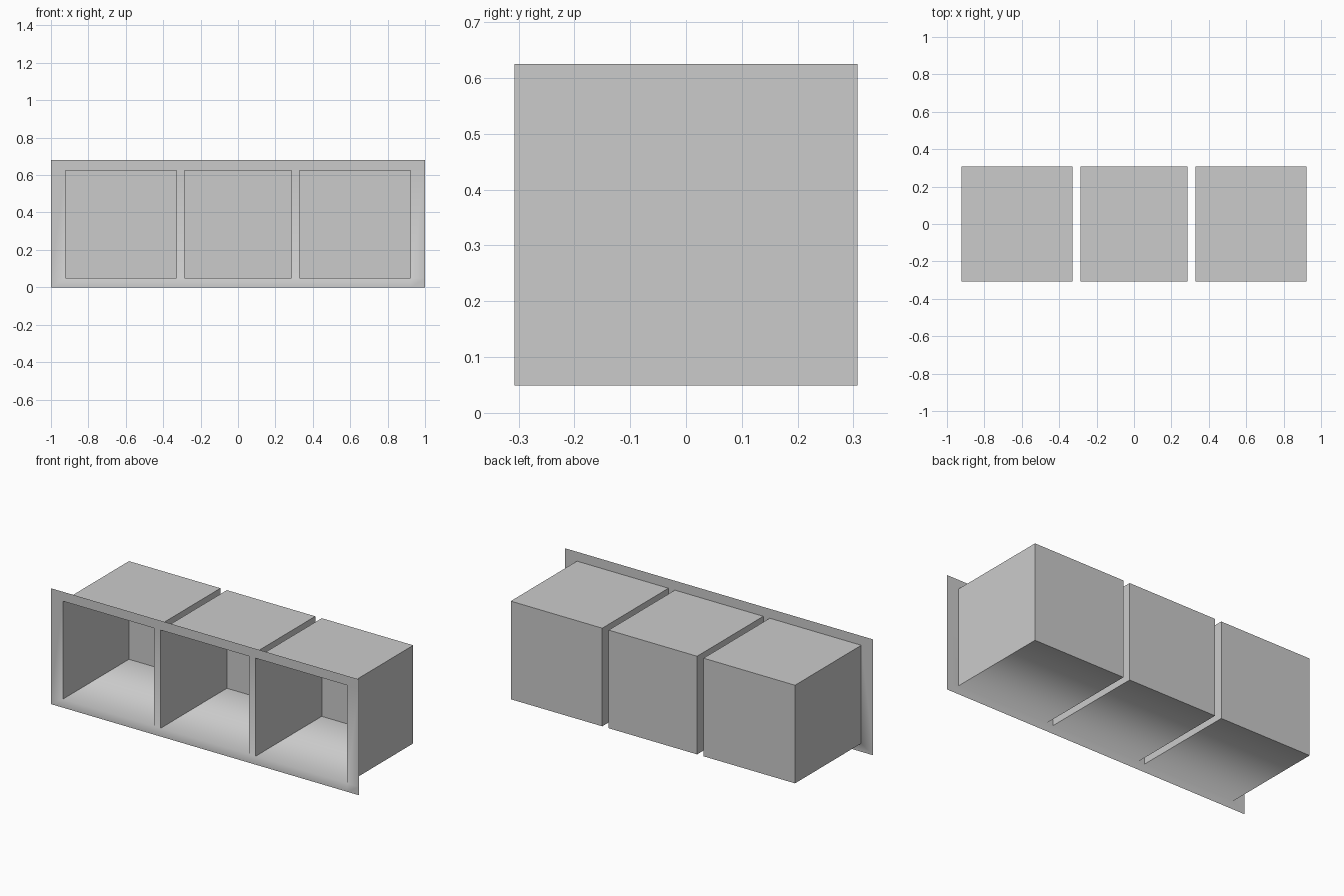
import bpy, bmesh

if "Cube" in bpy.data.objects:
    bpy.data.objects.remove(bpy.data.objects["Cube"])

# Grid lines of the thin front panel; odd columns in the middle row are openings
XS = [-1, -0.923, -0.329, -0.287, 0.287, 0.329, 0.923, 1]
ZS = [0, 0.049, 0.625, 0.68]
FRONT, BACK = -0.307, 0.307

bm = bmesh.new()


def quad(*points):
    return bm.faces.new([bm.verts.new(p) for p in points])


def open_box(x0, x1, z0, z1):
    # Back wall and four side walls, seen from inside
    ring = [(x0, z0), (x1, z0), (x1, z1), (x0, z1)]
    quad(*[(x, BACK, z) for x, z in ring])
    for (ax, az), (bx, bz) in zip(ring, ring[1:] + ring[:1]):
        quad((ax, FRONT, az), (bx, FRONT, bz), (bx, BACK, bz), (ax, BACK, az))


for i, (x0, x1) in enumerate(zip(XS, XS[1:])):
    for j, (z0, z1) in enumerate(zip(ZS, ZS[1:])):
        if j == 1 and i % 2 == 1:
            open_box(x0, x1, z0, z1)
        else:
            quad((x0, FRONT, z0), (x1, FRONT, z0), (x1, FRONT, z1), (x0, FRONT, z1))

bmesh.ops.remove_doubles(bm, verts=bm.verts, dist=1e-4)

# Soft shading only where each floor meets the front panel
for f in bm.faces:
    f.smooth = True
for e in bm.edges:
    floor_lip = all(abs(v.co.z - ZS[1]) < 1e-4 and abs(v.co.y - FRONT) < 1e-4 for v in e.verts)
    if e.calc_face_angle(0) > 0.5 and not floor_lip:
        e.smooth = False

mesh = bpy.data.meshes.new("cubby_shelf")
bm.to_mesh(mesh)
bm.free()
bpy.context.collection.objects.link(bpy.data.objects.new("cubby_shelf", mesh))
